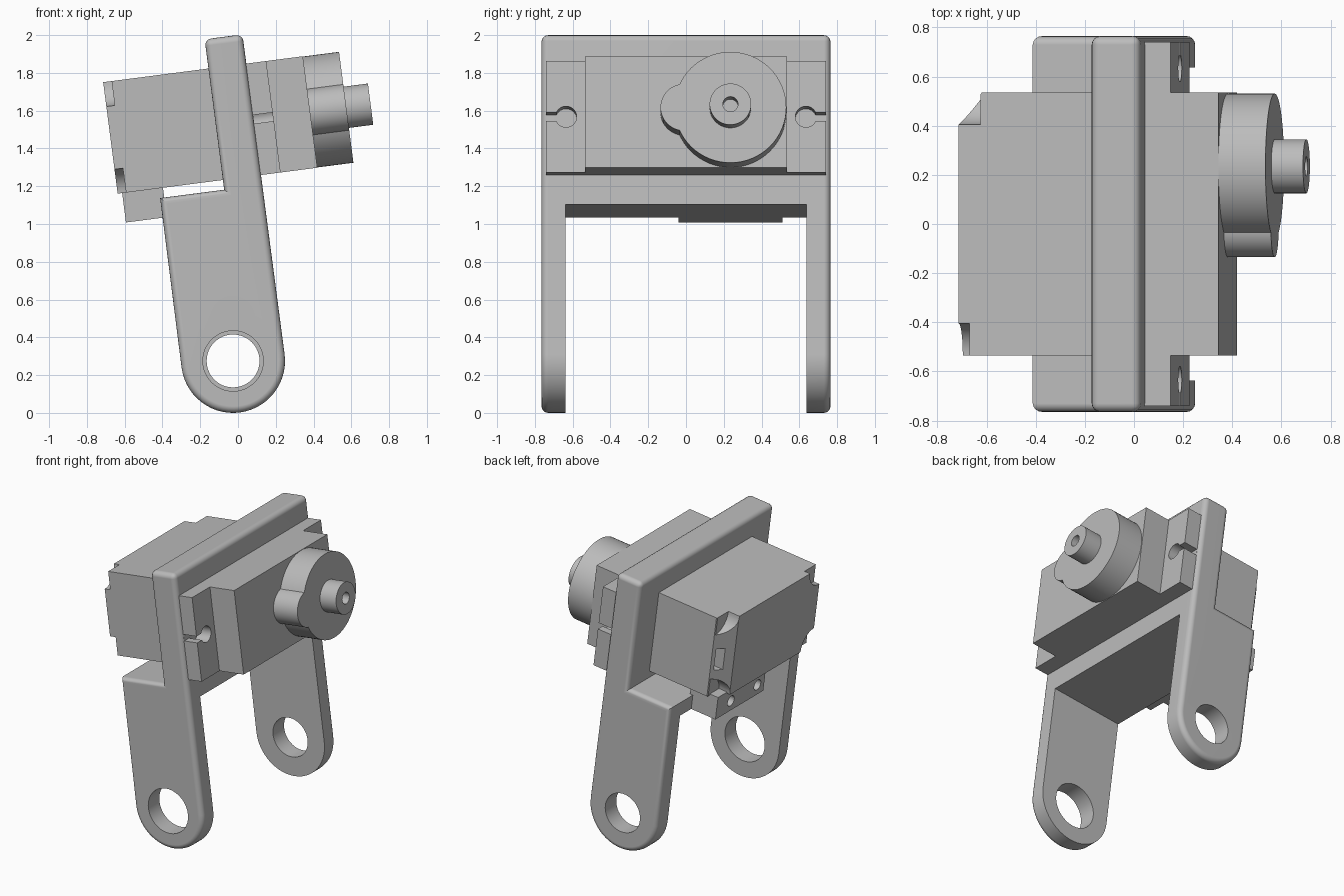
import bpy, bmesh
from math import sin, cos, pi, radians
from mathutils import Matrix, Vector

cube = bpy.data.objects.get("Cube")
if cube:
    bpy.data.objects.remove(cube, do_unlink=True)

# Everything is built upright around the pivot, then tilted
TILT = Matrix.Translation((-0.026, 0, 0.275)) @ Matrix.Rotation(radians(-7.4), 4, 'Y')

grey = bpy.data.materials.new("plain grey")
grey.use_nodes = True
COLOUR = (0.5, 0.5, 0.5, 1)
grey.diffuse_color = COLOUR
grey.node_tree.nodes["Principled BSDF"].inputs["Base Color"].default_value = COLOUR

PLACE = {
    'X': lambda a, b, d: (d, a, b),
    'Y': lambda a, b, d: (a, d, b),
    'Z': lambda a, b, d: (a, b, d),
}


def prism(name, pts, lo, hi, axis, round_rule=None, radius=0.035):
    """Extrude a profile along an axis, optionally rounding chosen edges."""
    bm = bmesh.new()
    face = bm.faces.new([bm.verts.new(PLACE[axis](a, b, lo)) for a, b in pts])
    ext = bmesh.ops.extrude_face_region(bm, geom=[face])
    moved = [v for v in ext["geom"] if isinstance(v, bmesh.types.BMVert)]
    bmesh.ops.translate(bm, verts=moved, vec=Vector(PLACE[axis](0, 0, hi - lo)))
    bmesh.ops.recalc_face_normals(bm, faces=bm.faces)
    if round_rule:
        edges = [e for e in bm.edges if round_rule(e)]
        bmesh.ops.bevel(bm, geom=edges, offset=radius, segments=4,
                        profile=0.5, affect='EDGES')
    mesh = bpy.data.meshes.new(name)
    bm.to_mesh(mesh)
    bm.free()
    mesh.materials.append(grey)
    obj = bpy.data.objects.new(name, mesh)
    bpy.context.collection.objects.link(obj)
    obj.matrix_world = TILT
    return obj


def box(name, x, y, z):
    return prism(name, [(x[0], y[0]), (x[1], y[0]), (x[1], y[1]), (x[0], y[1])],
                 z[0], z[1], 'Z')


def cylinder(name, a, b, r, lo, hi, axis, sides=48):
    ring = [(a + r * cos(2 * pi * i / sides), b + r * sin(2 * pi * i / sides))
            for i in range(sides)]
    return prism(name, ring, lo, hi, axis)


def combine(target, others, operation='DIFFERENCE'):
    bpy.context.view_layer.objects.active = target
    for other in others:
        mod = target.modifiers.new("combine", 'BOOLEAN')
        mod.operation = operation
        mod.solver = 'EXACT'
        mod.object = other
        bpy.ops.object.modifier_apply(modifier=mod.name)
        bpy.data.objects.remove(other, do_unlink=True)


def smooth(obj):
    bpy.ops.object.select_all(action='DESELECT')
    obj.select_set(True)
    bpy.context.view_layer.objects.active = obj
    bpy.ops.object.shade_smooth_by_angle(angle=radians(30))


# Shared sizes
ARM, WIDE, TOP, LEDGE = 0.272, 0.765, 1.708, 0.905
BASE, ROOF = 0.957, 1.552
MID = (BASE + ROOF) / 2
BACK, FACE, HALF = -0.492, 0.574, 0.535

# Bracket: stepped side profile with a round foot, hollowed into two arms
arc = [(0.275 * cos(t), 0.275 * sin(t)) for t in
       [pi + pi * i / 28 for i in range(29)]]
profile = arc + [(ARM, TOP), (0.07, TOP), (0.07, LEDGE), (-ARM, LEDGE)]


def outer_edge(e):
    a, b = (v.co for v in e.verts)
    rim = abs(a.y - b.y) < 0.001
    top = min(a.z, b.z) > TOP - 0.001
    return rim or top


bracket = prism("bracket", profile, -WIDE, WIDE, 'Y', outer_edge)
combine(bracket, [
    box("arm_gap", (-1, 1), (-0.638, 0.638), (-1, 0.80)),
    cylinder("front_pivot_hole", 0, 0, 0.16, -1, -0.5, 'Y'),
    cylinder("back_pivot_hole", 0, 0, 0.14, 0.5, 1, 'Y'),
])
smooth(bracket)
weighted = bracket.modifiers.new("even shading", 'WEIGHTED_NORMAL')
weighted.keep_sharp = True

# Motor body with one chamfered back edge and screw recesses at the corners
body_plan = [(BACK, -HALF), (FACE, -HALF), (FACE, HALF),
             (BACK + 0.095, HALF), (BACK, 0.41)]
body = prism("motor_body", body_plan, BASE, ROOF, 'Z')
recesses = [cylinder("recess", side * HALF, z, 0.13, -1, BACK + depth, 'X')
            for side, depth in ((-1, 0.045), (1, 0.09)) for z in (BASE, ROOF)]
recesses.append(box("edge_slot", (-1, BACK + 0.12), (0.465, 0.515),
                    (MID - 0.1, MID + 0.06)))
combine(body, recesses)
smooth(body)

# Mounting ears with keyhole slots
for side, label in ((-1, "front"), (1, "back")):
    ear = box(label + "_mounting_ear", (0.26, 0.378),
              sorted((side * 0.5, side * 0.74)), (BASE, ROOF))
    combine(ear, [
        cylinder("ear_hole", side * 0.635, MID, 0.056, 0.272, 1, 'X'),
        box("ear_slot", (0.272, 1), sorted((side * 0.64, side * 0.9)),
            (MID - 0.023, MID + 0.023)),
    ])
    smooth(ear)

# Gear housing: large round boss merged with a smaller lobe
housing = cylinder("gear_housing", 0.235, MID, 0.296, FACE - 0.02, 0.767, 'X', 64)
combine(housing, [cylinder("lobe", -0.01, MID, 0.125, FACE - 0.02, 0.767, 'X')], 'UNION')
smooth(housing)

# Output shaft with a screw hole
shaft = cylinder("output_shaft", 0.235, MID, 0.11, 0.75, 0.897, 'X')
combine(shaft, [cylinder("shaft_hole", 0.235, MID, 0.04, 0.79, 1, 'X', 32)])
smooth(shaft)

# Cable block below the motor with two holes in its back
block = box("cable_block", (-0.468, -0.25), (-0.04, 0.51), (0.80, BASE + 0.01))
combine(block, [cylinder("cable_hole", y, 0.875, 0.038, -1, -0.3, 'X', 32)
                for y in (0.04, 0.345)])
smooth(block)
